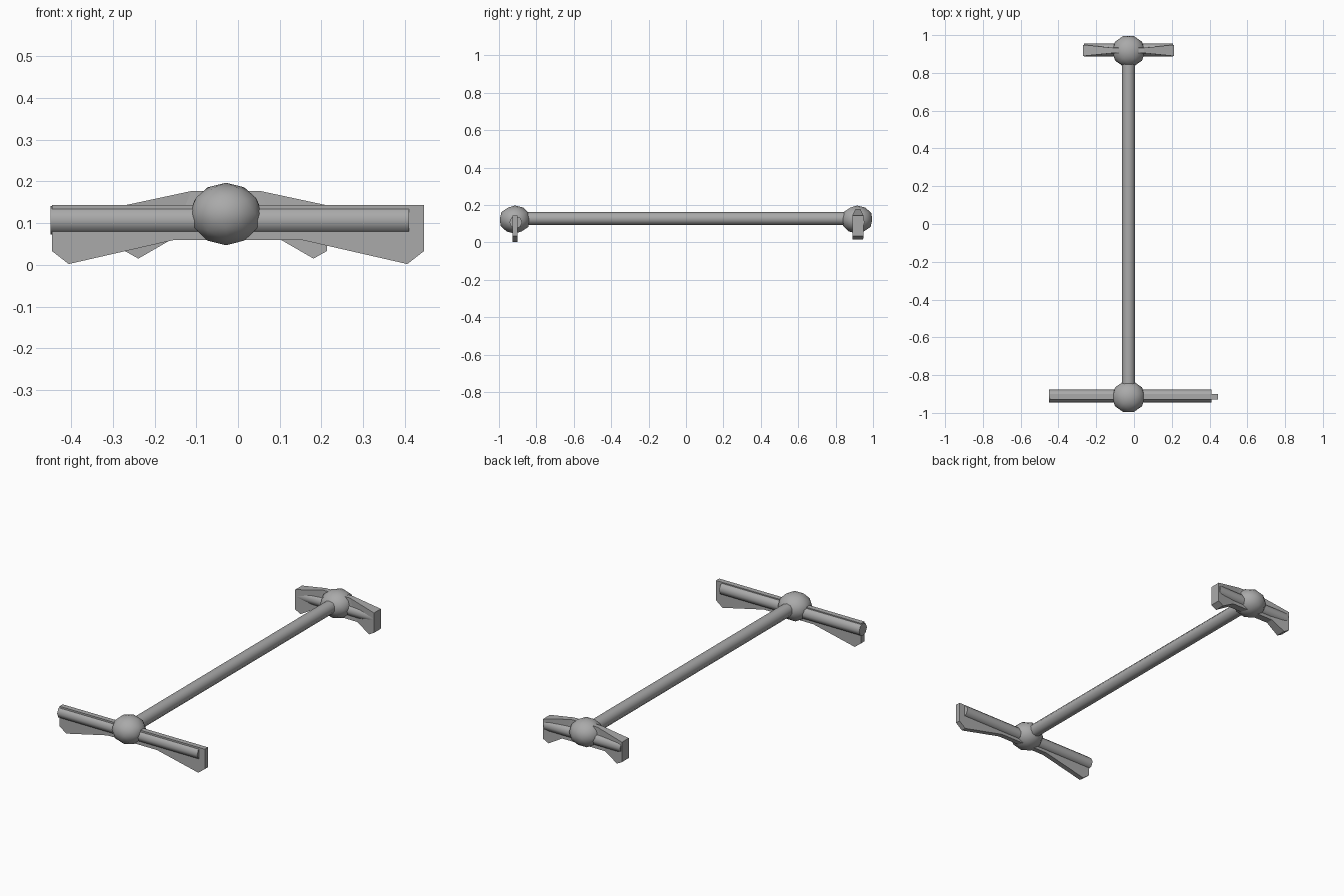
import bpy, bmesh, math

if "Cube" in bpy.data.objects:
    bpy.data.objects.remove(bpy.data.objects["Cube"])

CX = -0.029      # shaft line
YA = 0.915       # distance of both hubs from the middle

# dark grey metal
METAL = bpy.data.materials.new("dark_metal")
METAL.diffuse_color = (0.4, 0.4, 0.4, 1)
METAL.use_nodes = True
METAL.node_tree.nodes["Principled BSDF"].inputs["Base Color"].default_value = METAL.diffuse_color


def mesh_object(name, bm):
    bmesh.ops.recalc_face_normals(bm, faces=bm.faces)
    me = bpy.data.meshes.new(name)
    bm.to_mesh(me)
    bm.free()
    ob = bpy.data.objects.new(name, me)
    bpy.context.collection.objects.link(ob)
    ob.data.materials.append(METAL)


def finish(ob, name, angle):
    ob.name = name
    ob.data.materials.append(METAL)
    bpy.ops.object.shade_smooth_by_angle(angle=math.radians(angle))


def rod(name, loc, length, radius, axis, sides=8):
    rot = (0, math.pi / 2, 0) if axis == 'x' else (math.pi / 2, 0, 0)
    bpy.ops.mesh.primitive_cylinder_add(vertices=sides, radius=radius, depth=length,
                                        location=loc, rotation=rot)
    finish(bpy.context.object, name, 50)


def hub(name, y):
    bpy.ops.mesh.primitive_ico_sphere_add(subdivisions=2, radius=1, location=(CX, y, 0.122),
                                          rotation=(0, 0, math.pi / 2))
    bpy.context.object.scale = (0.085, 0.088, 0.075)
    finish(bpy.context.object, name, 60)


def blade(name, half_profile, cx, y):
    # mirrored x/z outline; every point carries its own half thickness in y
    pts = [(cx + x, z, t) for x, z, t in half_profile]
    pts += [(cx - x, z, t) for x, z, t in reversed(half_profile)]
    bm = bmesh.new()
    a, b = ([bm.verts.new((x, y + s * t, z)) for x, z, t in pts] for s in (-1, 1))
    n, h = len(pts), len(half_profile)
    for i in range(n):
        j = (i + 1) % n
        bm.faces.new((a[i], a[j], b[j], b[i]))
    # side faces: outer wings and the middle block
    inner = (0, h - 1, h, n - 1)
    for side in (a, b):
        bm.faces.new(side[:h])
        bm.faces.new(side[h:])
        bm.faces.new([side[i] for i in inner])
    mesh_object(name, bm)


# long shaft and end hubs
rod("shaft", (CX, 0, 0.127), 2 * YA, 0.035, 'y', 10)
hub("front_hub", -YA)
hub("back_hub", YA)

# wide thin front blade with its cross rod
T = 0.014
rod("front_cross_rod", (-0.02, -0.91, 0.107), 0.86, 0.034, 'x')
blade("front_blade", [(0.152, 0.060, T), (0.406, 0.002, T), (0.446, 0.033, T),
                      (0.446, 0.143, T), (0.152, 0.143, T)], 0, -0.914)

# short back blade, thicker towards its tips, with its cross rod
rod("back_cross_rod", (CX, 0.922, 0.107), 0.47, 0.034, 'x')
blade("back_blade", [(0.132, 0.060, 0.020), (0.21, 0.015, 0.028), (0.242, 0.033, 0.030),
                     (0.242, 0.143, 0.030), (0.083, 0.177, 0.014)], CX, 0.919)
